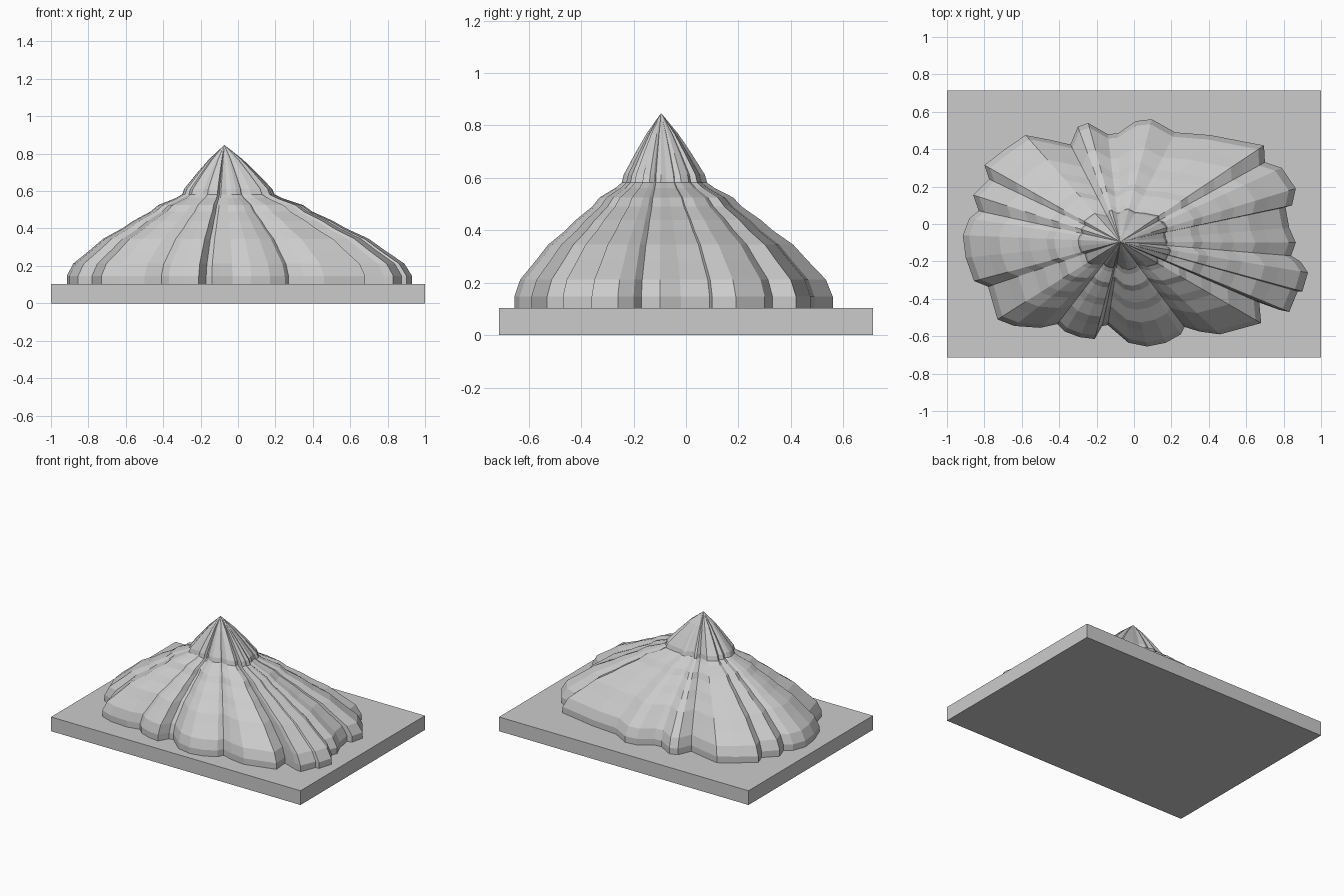
import bpy, bmesh

APEX = (-0.073, -0.095, 0.847)

# Scalloped rim of the shell, seen from above (x, y)
RIM = [(.695, .42), (.70, .33), (.79, .30), (.865, .19), (.845, .10), (.81, .09), (.83, -.02),
       (.865, -.10), (.84, -.17), (.89, -.20), (.93, -.26), (.90, -.36), (.875, -.36), (.83, -.47),
       (.78, -.46), (.67, -.42), (.68, -.53), (.46, -.59), (.35, -.575), (.27, -.55), (.25, -.59),
       (.17, -.635), (.07, -.655), (-.03, -.635), (-.10, -.575), (-.14, -.54), (-.17, -.545),
       (-.21, -.615), (-.29, -.605), (-.37, -.575), (-.41, -.535), (-.50, -.555), (-.64, -.545),
       (-.73, -.51), (-.78, -.335), (-.855, -.305), (-.90, -.18), (-.915, -.06), (-.88, .03),
       (-.83, .07), (-.86, .155), (-.775, .24), (-.80, .315), (-.69, .40), (-.58, .475), (-.45, .45),
       (-.34, .425), (-.30, .52), (-.245, .54), (-.14, .48), (-.085, .485), (.01, .55), (.095, .56),
       (.22, .49), (.41, .475), (.59, .44)]

# Stepped slope of the shell: (fraction of rim radius, height)
SLOPE = [(1, .08), (1, .147), (.96, .212), (.85, .287), (.77, .345), (.65, .400), (.58, .440),
         (.47, .490), (.42, .525), (.31, .562), (.268, .582), (.255, .612), (.175, .695), (.10, .768)]


def make_object(name, bm):
    bmesh.ops.recalc_face_normals(bm, faces=bm.faces)
    mesh = bpy.data.meshes.new(name)
    bm.to_mesh(mesh)
    bm.free()
    obj = bpy.data.objects.new(name, mesh)
    bpy.context.collection.objects.link(obj)
    return obj


# Base slab
bm = bmesh.new()
bmesh.ops.create_cube(bm, size=1)
bmesh.ops.scale(bm, vec=(2, 1.425, .103), verts=bm.verts)
bmesh.ops.translate(bm, vec=(0, 0, .0515), verts=bm.verts)
make_object("base_slab", bm)

# Fluted shell: rim shrunk toward the apex ring by ring
bm = bmesh.new()
rings = [[bm.verts.new((APEX[0] + (x - APEX[0]) * f, APEX[1] + (y - APEX[1]) * f, z))
          for x, y in RIM] for f, z in SLOPE]
n = len(RIM)
for low, high in zip(rings, rings[1:]):
    for i in range(n):
        j = (i + 1) % n
        bm.faces.new((low[i], low[j], high[j], high[i]))
tip = bm.verts.new(APEX)
for i in range(n):
    bm.faces.new((rings[-1][i], rings[-1][(i + 1) % n], tip))
bm.faces.new(rings[0])
make_object("fluted_shell", bm)
